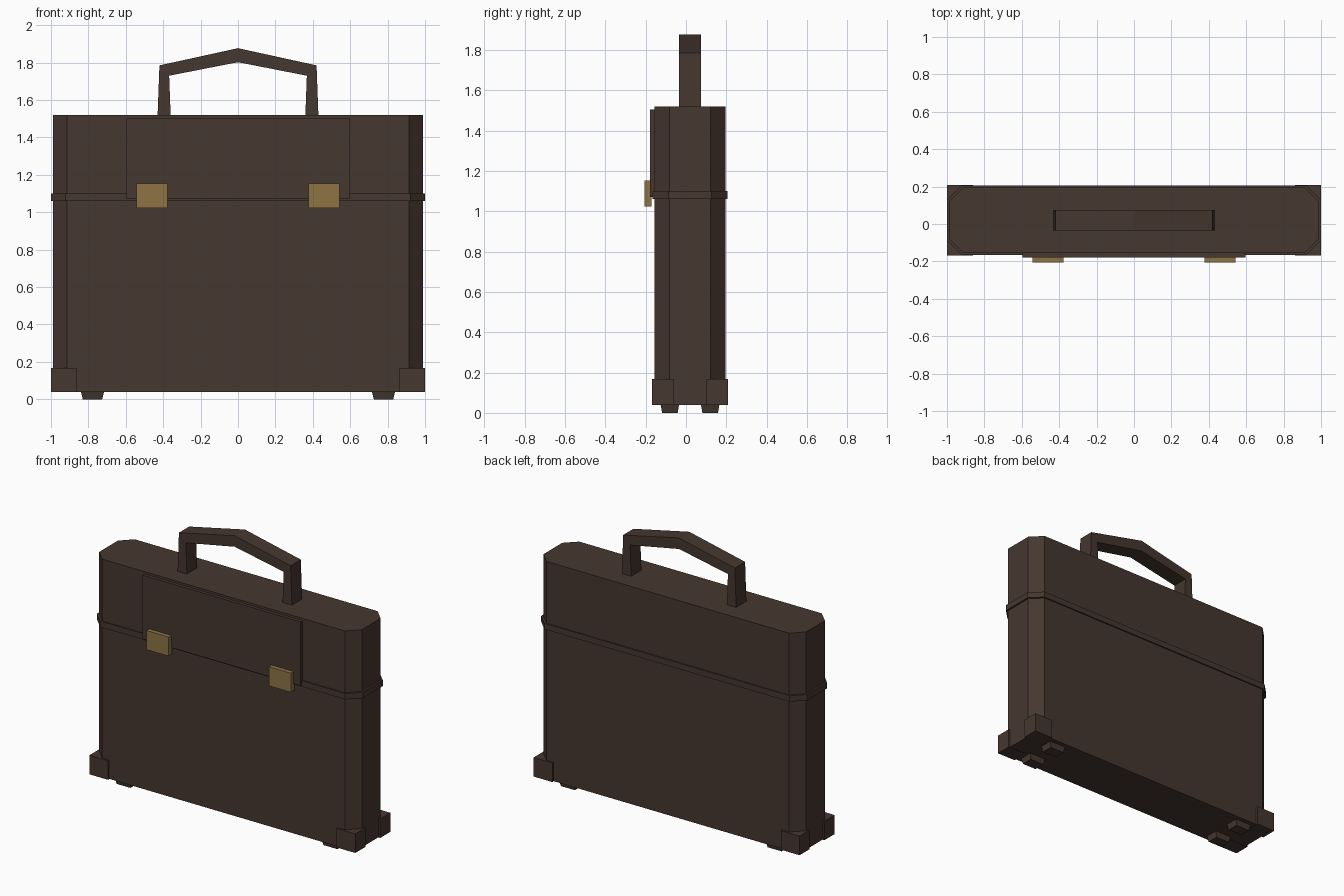
import bpy, bmesh

cube = bpy.data.objects.get("Cube")
if cube:
    bpy.data.objects.remove(cube, do_unlink=True)


def material(name, color):
    m = bpy.data.materials.new(name)
    m.use_nodes = True
    m.diffuse_color = (*color, 1)
    bsdf = next(n for n in m.node_tree.nodes if n.type == 'BSDF_PRINCIPLED')
    bsdf.inputs["Base Color"].default_value = (*color, 1)
    return m


leather = material("dark_brown_leather", (0.060, 0.038, 0.029))
brass = material("dull_brass", (0.27, 0.175, 0.060))


def extrude(name, points, offset, mat):
    """Closed solid made by sweeping a flat outline along an offset."""
    bm = bmesh.new()
    face = bm.faces.new([bm.verts.new(p) for p in points])
    swept = bmesh.ops.extrude_face_region(bm, geom=[face])["geom"]
    verts = [v for v in swept if isinstance(v, bmesh.types.BMVert)]
    bmesh.ops.translate(bm, verts=verts, vec=offset)
    bmesh.ops.recalc_face_normals(bm, faces=bm.faces)
    return finish(name, bm, mat)


def finish(name, bm, mat):
    mesh = bpy.data.meshes.new(name)
    bm.to_mesh(mesh)
    bm.free()
    mesh.materials.append(mat)
    obj = bpy.data.objects.new(name, mesh)
    bpy.context.collection.objects.link(obj)
    return obj


def box(name, lo, hi, mat, taper=1.0):
    """Box between two corners; taper shrinks the bottom."""
    bm = bmesh.new()
    bmesh.ops.create_cube(bm, size=1)
    for v in bm.verts:
        s = taper if v.co.z < 0 else 1
        v.co.x *= s
        v.co.y *= s
        v.co = [(a + b) / 2 + c * (b - a) for a, b, c in zip(lo, hi, v.co)]
    return finish(name, bm, mat)


def chamfered_slab(name, hx, hy, cut, z0, z1):
    """Upright slab with cut vertical corners, around the case centre."""
    outline = [(hx - cut, -hy), (hx, cut - hy), (hx, hy - cut), (hx - cut, hy)]
    outline += [(-x, -y) for x, y in outline]
    extrude(name, [(x, y + MID, z0) for x, y in outline], (0, 0, z1 - z0), leather)


MID = 0.02  # depth centre of the case

# Case and the raised band at the lid seam
chamfered_slab("case_body", 0.988, 0.176, 0.075, 0.04, 1.52)
chamfered_slab("seam_band", 1.0, 0.185, 0.078, 1.06, 1.10)

# Front flap
box("front_flap", (-0.595, -0.178, 1.07), (0.595, -0.15, 1.505), leather)

# Handle: bent arch with mirrored halves
outer = [(0.43, 1.515), (0.42, 1.785), (0, 1.877), (-0.42, 1.785), (-0.43, 1.515)]
inner = [(-0.36, 1.515), (-0.368, 1.73), (0, 1.802), (0.368, 1.73), (0.36, 1.515)]
extrude("handle", [(x, -0.035, z) for x, z in outer + inner], (0, 0.11, 0), leather)

for side, sx in (("left", 1), ("right", -1)):
    # Clasp
    cx = sx * 0.46
    box(side + "_clasp", (cx - 0.083, -0.207, 1.023), (cx + 0.083, -0.17, 1.153), brass)
    for end, sy in (("front", -1), ("back", 1)):
        # Corner guard
        cx, cy = sx * 0.93, MID + sy * 0.134
        box(f"{end}_{side}_corner_guard", (cx - 0.07, cy - 0.054, 0.038),
            (cx + 0.07, cy + 0.054, 0.168), leather)
        # Tapered foot
        cx, cy = sx * 0.778, MID + sy * 0.1
        box(f"{end}_{side}_foot", (cx - 0.062, cy - 0.046, 0),
            (cx + 0.062, cy + 0.046, 0.042), leather, 0.84)
